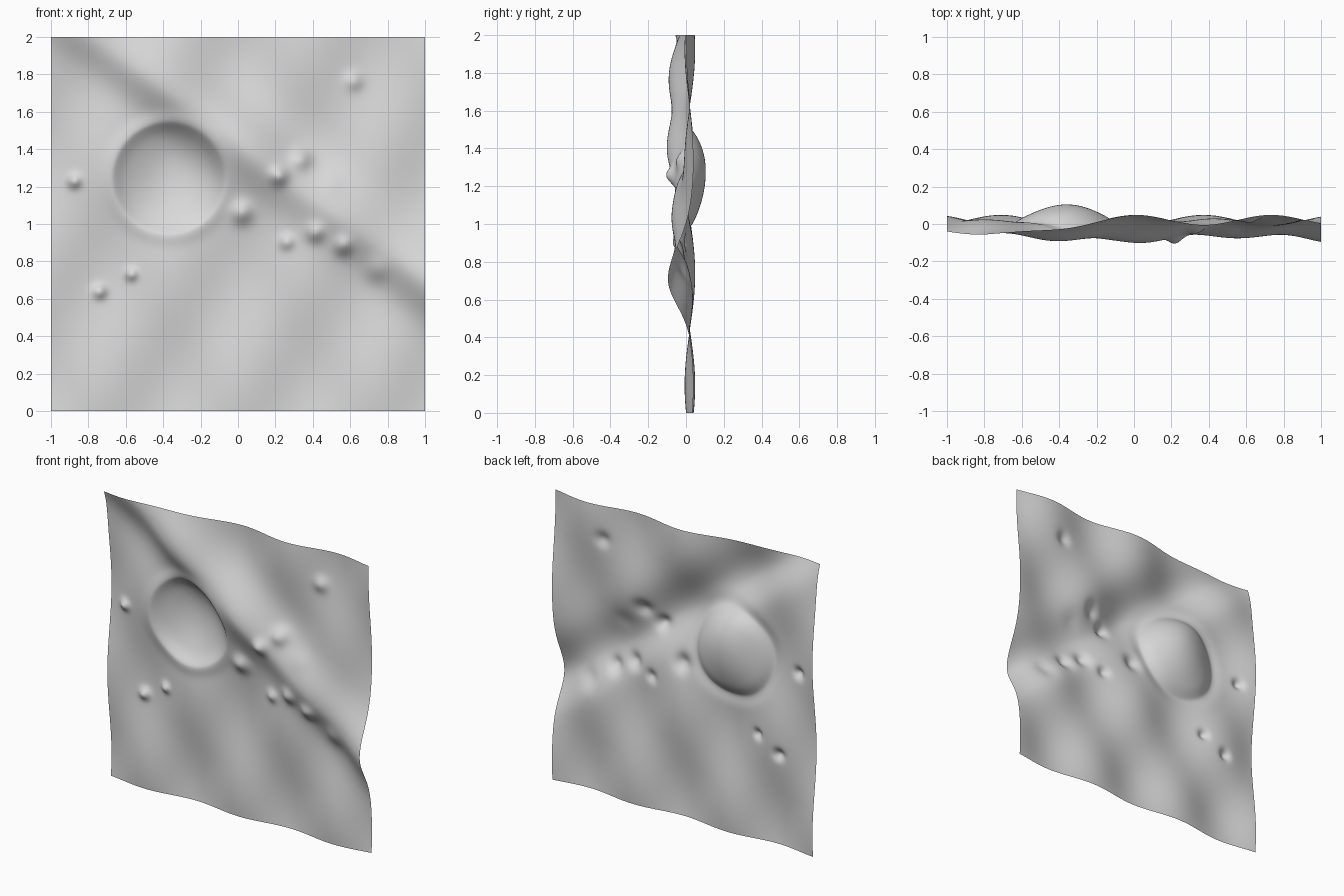
import bpy, bmesh, math

if "Cube" in bpy.data.objects:
    bpy.data.objects.remove(bpy.data.objects["Cube"])

N = 190                      # grid divisions per side
CRATER = (-0.37, 1.245, 0.30)  # x, z, radius
# small mounds: x, z, height, spread
MOUNDS = [
    (-0.875, 1.228, 0.034, 0.025), (-0.74, 0.638, 0.034, 0.026),
    (-0.57, 0.730, 0.030, 0.023), (0.02, 1.058, 0.038, 0.040),
    (0.22, 1.255, 0.036, 0.033), (0.34, 1.345, 0.032, 0.038),
    (0.26, 0.902, 0.026, 0.027), (0.41, 0.953, 0.034, 0.035),
    (0.56, 0.883, 0.034, 0.035), (0.74, 0.755, 0.020, 0.045),
    (0.62, 1.762, 0.024, 0.034), (0.50, 1.22, 0.008, 0.045),
]


def gauss(d, s):
    return math.exp(-0.5 * (d / s) ** 2)


def relief(x, z):
    """Height of the ground, measured towards the front."""
    # gentle rolling waves
    h = -0.02 - 0.028 * math.cos(8.7 * (x + 0.35)) * math.cos(5.3 * (z - 1.33))
    # diagonal ridge, steeper below its crest
    d = (z - (1.44 - 0.735 * x)) * 0.806
    h += 0.097 * gauss(d, 0.13 if d > 0 else 0.105)
    # crater bowl with a soft raised rim
    cx, cz, R = CRATER
    r = math.hypot(x - cx, z - cz) / R
    if r < 1:
        h -= 0.058 * (1 - r ** 2.2)
    h += 0.013 * gauss((r - 1.02) * R, 0.035)
    # mounds
    for mx, mz, a, s in MOUNDS:
        h += a * gauss(math.hypot(x - mx, z - mz), s)
    return h


# terrain sheet
bm = bmesh.new()
bmesh.ops.create_grid(bm, x_segments=N, y_segments=N, size=1.0)
for v in bm.verts:
    x, z = v.co.x, v.co.y + 1.0
    v.co = (x, -relief(x, z), z)
ys = [v.co.y for v in bm.verts]
mid = (min(ys) + max(ys)) / 2
for v in bm.verts:
    v.co.y -= mid
bm.normal_update()
if sum(f.normal.y for f in bm.faces) > 0:
    bmesh.ops.reverse_faces(bm, faces=bm.faces[:])
for f in bm.faces:
    f.smooth = True
mesh = bpy.data.meshes.new("terrain_panel")
bm.to_mesh(mesh)
bm.free()

grey = bpy.data.materials.new("light_grey")
grey.diffuse_color = (0.7, 0.7, 0.7, 1)
grey.use_nodes = True
grey.node_tree.nodes["Principled BSDF"].inputs["Base Color"].default_value = grey.diffuse_color
mesh.materials.append(grey)
panel = bpy.data.objects.new("terrain_panel", mesh)
bpy.context.collection.objects.link(panel)
